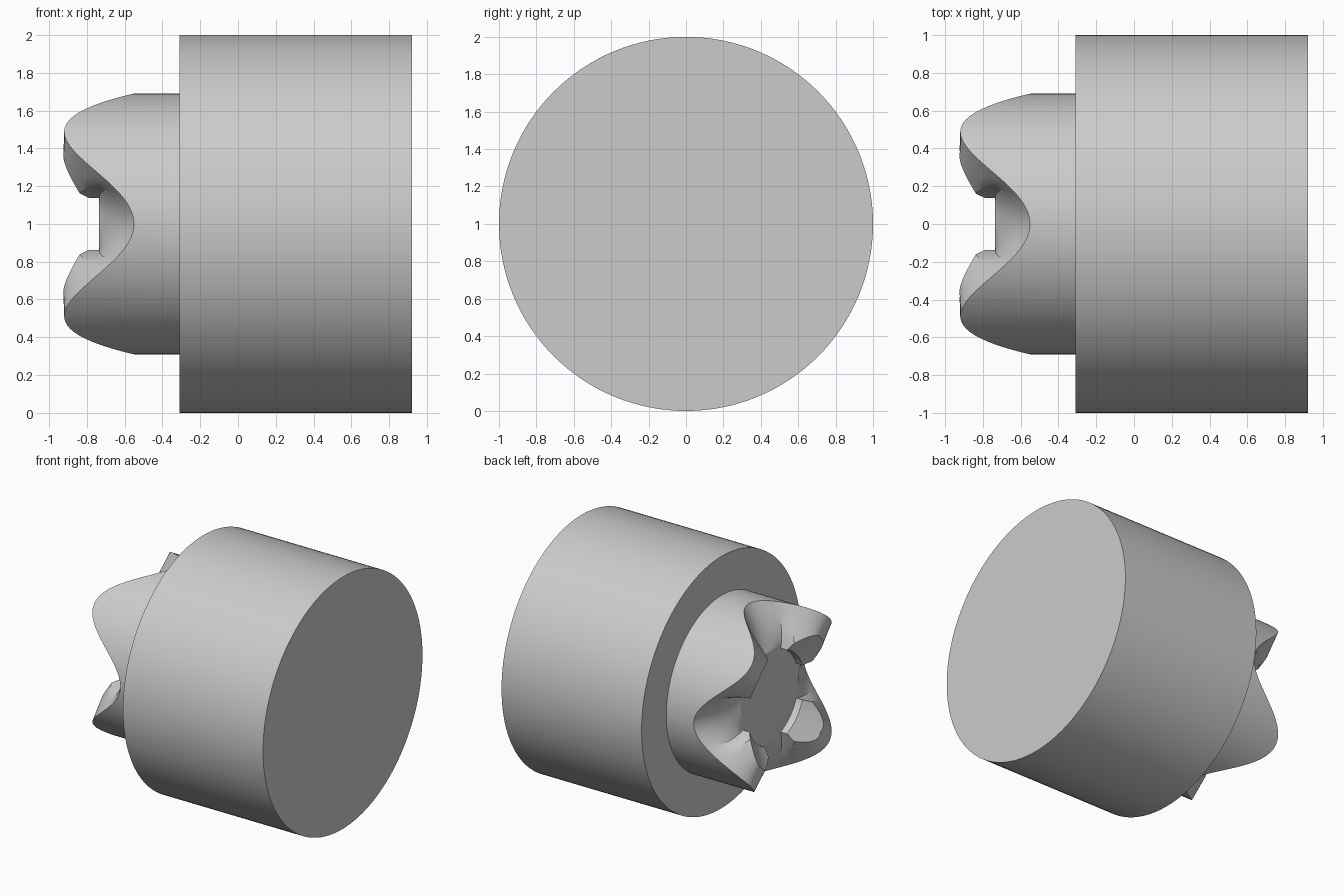
import bpy, bmesh
from math import sin, cos, radians, pi
from mathutils import Matrix

old = bpy.data.objects.get("Cube")
if old:
    bpy.data.objects.remove(old, do_unlink=True)

grey = bpy.data.materials.new("plain grey")
grey.use_nodes = True
colour = (0.6, 0.6, 0.6, 1)
grey.diffuse_color = colour
grey.node_tree.nodes["Principled BSDF"].inputs["Base Color"].default_value = colour

RIM, BORE = 0.69, 0.36       # outer and bore radius of the toothed end
MID, SWING = 0.735, 0.185    # mid height and half depth of the teeth
BASE, FLOOR = 0.31, 0.735    # distances along -x
HALF = radians(22.5)
ROOT, SIDE, TIP = 6, 2, 8    # columns in half a groove, its flank and half a tooth
COLS = ROOT + SIDE + TIP
INNER, OUTER = 5, 8          # rows on the inner bevel and on the tooth top


def finish(bm, name, angle):
    """Turn a bmesh into a shaded object."""
    bmesh.ops.recalc_face_normals(bm, faces=bm.faces)
    mesh = bpy.data.meshes.new(name)
    bm.to_mesh(mesh)
    bm.free()
    mesh.materials.append(grey)
    ob = bpy.data.objects.new(name, mesh)
    bpy.context.collection.objects.link(ob)
    bpy.ops.object.select_all(action='DESELECT')
    ob.select_set(True)
    bpy.context.view_layer.objects.active = ob
    bpy.ops.object.shade_smooth_by_angle(angle=radians(angle))


def rim_height(phi):
    return MID - SWING * cos(4 * phi)


def tooth_slope(phi):
    return 0.38 * (pi / 4 - phi) / HALF


def crest_radius(phi):
    """Radius where the tooth top meets the inner bevel."""
    s = tooth_slope(phi)
    return (rim_height(phi) + RIM * s - 0.79 + 0.78 * BORE) / (0.78 + s)


def tooth_height(phi, r):
    if r <= crest_radius(phi):
        return 0.79 + 0.78 * (r - BORE)
    return rim_height(phi) + tooth_slope(phi) * (RIM - r)


def surface(col, row):
    """Angle from the groove, radius and height of one grid point."""
    phi = HALF * (1 + max(0, col - ROOT - SIDE) / TIP)
    rc = crest_radius(phi)
    if row <= INNER:
        r = BORE + (rc - BORE) * row / INNER
    else:
        r = rc + (RIM - rc) * (row - INNER) / OUTER
    if col >= ROOT + SIDE:
        return phi, r, tooth_height(phi, r)
    k = (r - BORE) / (RIM - BORE)
    edge = HALF - radians(6.5) * k
    if col <= ROOT:
        phi = edge * col / ROOT
        return phi, r, FLOOR + (rim_height(phi) - FLOOR) * k
    t = (col - ROOT) / SIDE
    low = FLOOR + (rim_height(edge) - FLOOR) * k
    phi = edge + (HALF - edge) * t
    if row == INNER + OUTER:
        return phi, r, rim_height(phi)
    return phi, r, low + (tooth_height(HALF, r) - low) * t


# Toothed end: four grooves and four teeth around a bored centre
bm = bmesh.new()
columns = []
for quarter in range(4):
    for j in range(2 * COLS):
        col = min(j, 2 * COLS - j)
        ring = [surface(col, row) for row in range(INNER + OUTER + 1)]
        ring = [(ring[0][0], BORE, FLOOR)] + ring + [(ring[-1][0], RIM, BASE)]
        line = []
        for phi, r, h in ring:
            a = quarter * pi / 2 + (phi if j <= COLS else pi / 2 - phi)
            line.append(bm.verts.new((-h, r * cos(a), 1 + r * sin(a))))
        columns.append(line)
for i, a in enumerate(columns):
    b = columns[(i + 1) % len(columns)]
    for n in range(len(a) - 1):
        bm.faces.new((a[n], a[n + 1], b[n + 1], b[n]))
bm.faces.new([c[0] for c in columns])
bm.faces.new([c[-1] for c in columns])
bmesh.ops.remove_doubles(bm, verts=bm.verts, dist=0.0002)
finish(bm, "toothed_end", 25)

# Main drum, lying along x
bm = bmesh.new()
bmesh.ops.create_cone(
    bm, cap_ends=True, segments=128, radius1=1, radius2=1, depth=1.23,
    matrix=Matrix.Translation((0.305, 0, 1)) @ Matrix.Rotation(pi / 2, 4, 'Y'))
finish(bm, "main_drum", 30)
